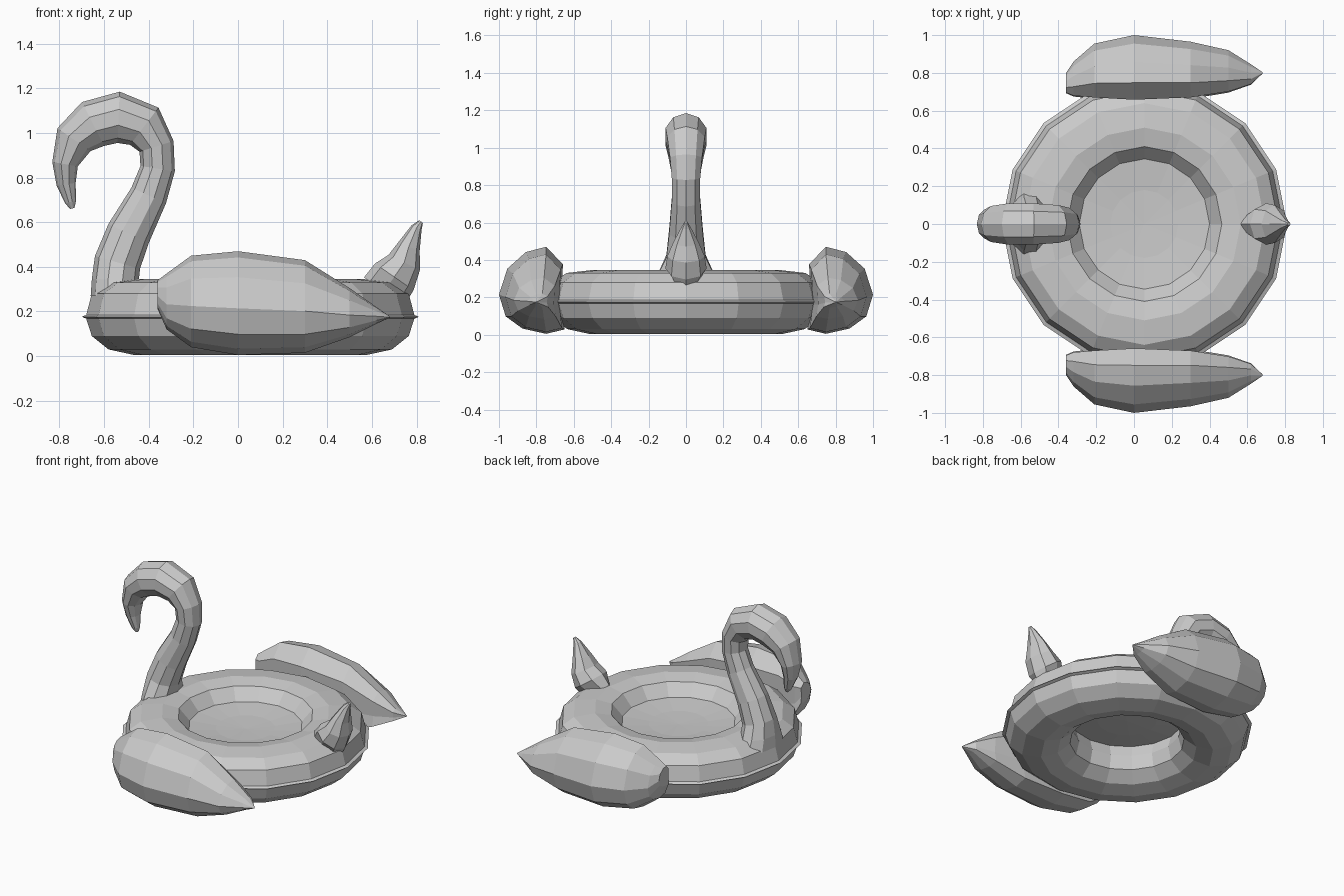
import bpy, bmesh, math
from mathutils import Vector

cube = bpy.data.objects.get("Cube")
if cube:
    bpy.data.objects.remove(cube, do_unlink=True)

vinyl = bpy.data.materials.new("grey vinyl")
vinyl.use_nodes = True
GREY = (0.6, 0.6, 0.6, 1)
vinyl.diffuse_color = GREY
vinyl.node_tree.nodes["Principled BSDF"].inputs["Base Color"].default_value = GREY


def loft(name, rings, caps=True, closed=False):
    """Skin a list of equal-length point rings."""
    bm = bmesh.new()
    rows = [[bm.verts.new(p) for p in ring] for ring in rings]
    count = len(rows[0])
    pairs = list(zip(rows, rows[1:]))
    if closed:
        pairs.append((rows[-1], rows[0]))
    for a, b in pairs:
        for i in range(count):
            j = (i + 1) % count
            bm.faces.new((a[i], a[j], b[j], b[i]))
    if caps:
        bm.faces.new(rows[0])
        bm.faces.new(rows[-1])
    bmesh.ops.remove_doubles(bm, verts=bm.verts, dist=0.0005)
    bmesh.ops.recalc_face_normals(bm, faces=bm.faces)
    mesh = bpy.data.meshes.new(name)
    bm.to_mesh(mesh)
    bm.free()
    mesh.materials.append(vinyl)
    obj = bpy.data.objects.new(name, mesh)
    bpy.context.collection.objects.link(obj)
    return obj


def circle(radius, z, sides=16, cx=0.055):
    return [(cx + radius * math.cos(i * math.tau / sides),
             radius * math.sin(i * math.tau / sides), z) for i in range(sides)]


def bent_tube(name, path, sides):
    """Elliptical tube along an x-z path of (x, z, in-plane radius, y radius)."""
    pts = [Vector((x, 0, z)) for x, z, _, _ in path]
    rings = []
    for k, (_, _, r_plane, r_side) in enumerate(path):
        tangent = (pts[min(k + 1, len(pts) - 1)] - pts[max(k - 1, 0)]).normalized()
        normal = Vector((tangent.z, 0, -tangent.x))
        side = Vector((0, 1, 0))
        rings.append([pts[k] + normal * r_plane * math.cos(i * math.tau / sides)
                      + side * r_side * math.sin(i * math.tau / sides)
                      for i in range(sides)])
    return loft(name, rings)


# Inflated ring with a thin welded seam
ring_profile = [(0.735, 0.185), (0.71, 0.28), (0.64, 0.33), (0.51, 0.345),
                (0.41, 0.325), (0.345, 0.25), (0.325, 0.175), (0.345, 0.09),
                (0.42, 0.03), (0.52, 0.005), (0.635, 0.03), (0.71, 0.09),
                (0.735, 0.168), (0.755, 0.176)]
loft("float_ring", [circle(r, z) for r, z in ring_profile], caps=False, closed=True)

# Slightly sagging seat sheet
loft("seat_floor", [circle(0.345, 0.25), circle(0.18, 0.235), circle(0.0001, 0.23)],
     caps=False)

# Curved neck, head and beak
bent_tube("neck_and_head", [
    (-0.55, 0.27, 0.11, 0.19), (-0.55, 0.34, 0.105, 0.15),
    (-0.54, 0.42, 0.105, 0.11), (-0.49, 0.55, 0.10, 0.095),
    (-0.40, 0.72, 0.085, 0.08), (-0.36, 0.84, 0.078, 0.08),
    (-0.365, 0.94, 0.08, 0.09), (-0.42, 1.03, 0.105, 0.105),
    (-0.535, 1.07, 0.115, 0.115), (-0.65, 1.04, 0.11, 0.115),
    (-0.735, 0.97, 0.09, 0.10), (-0.775, 0.86, 0.058, 0.08),
    (-0.77, 0.77, 0.043, 0.05), (-0.75, 0.69, 0.025, 0.025),
    (-0.742, 0.662, 0.01, 0.01)], 10)

# Upturned tail
bent_tube("tail", [
    (0.655, 0.29, 0.11, 0.06), (0.70, 0.355, 0.105, 0.11),
    (0.745, 0.42, 0.078, 0.10), (0.765, 0.49, 0.052, 0.07),
    (0.80, 0.575, 0.025, 0.025), (0.82, 0.603, 0.01, 0.008)], 8)

# Puffed wings, one section shape scaled along x
wing_section = [(1, -0.1), (0.75, 0.5), (0.2, 0.88), (-0.4, 1), (-0.9, 0.6),
                (-0.85, -0.3), (-0.95, -0.9), (-0.4, -1), (0.3, -0.88), (0.8, -0.6)]
wing_stations = [  # x, inner y, outer y, low z, high z
    (-0.36, 0.69, 0.80, 0.21, 0.34), (-0.32, 0.67, 0.86, 0.12, 0.37),
    (-0.21, 0.655, 0.955, 0.04, 0.45), (0, 0.64, 1.0, 0.005, 0.47),
    (0.30, 0.655, 0.965, 0.015, 0.43), (0.50, 0.69, 0.92, 0.085, 0.305),
    (0.62, 0.735, 0.845, 0.145, 0.22), (0.68, 0.796, 0.804, 0.172, 0.178)]
for name, sign in (("wing_front", -1), ("wing_back", 1)):
    loft(name, [[(x, sign * ((y0 + y1) / 2 + u * (y1 - y0) / 2),
                  (z0 + z1) / 2 + v * (z1 - z0) / 2) for u, v in wing_section]
                for x, y0, y1, z0, z1 in wing_stations])
